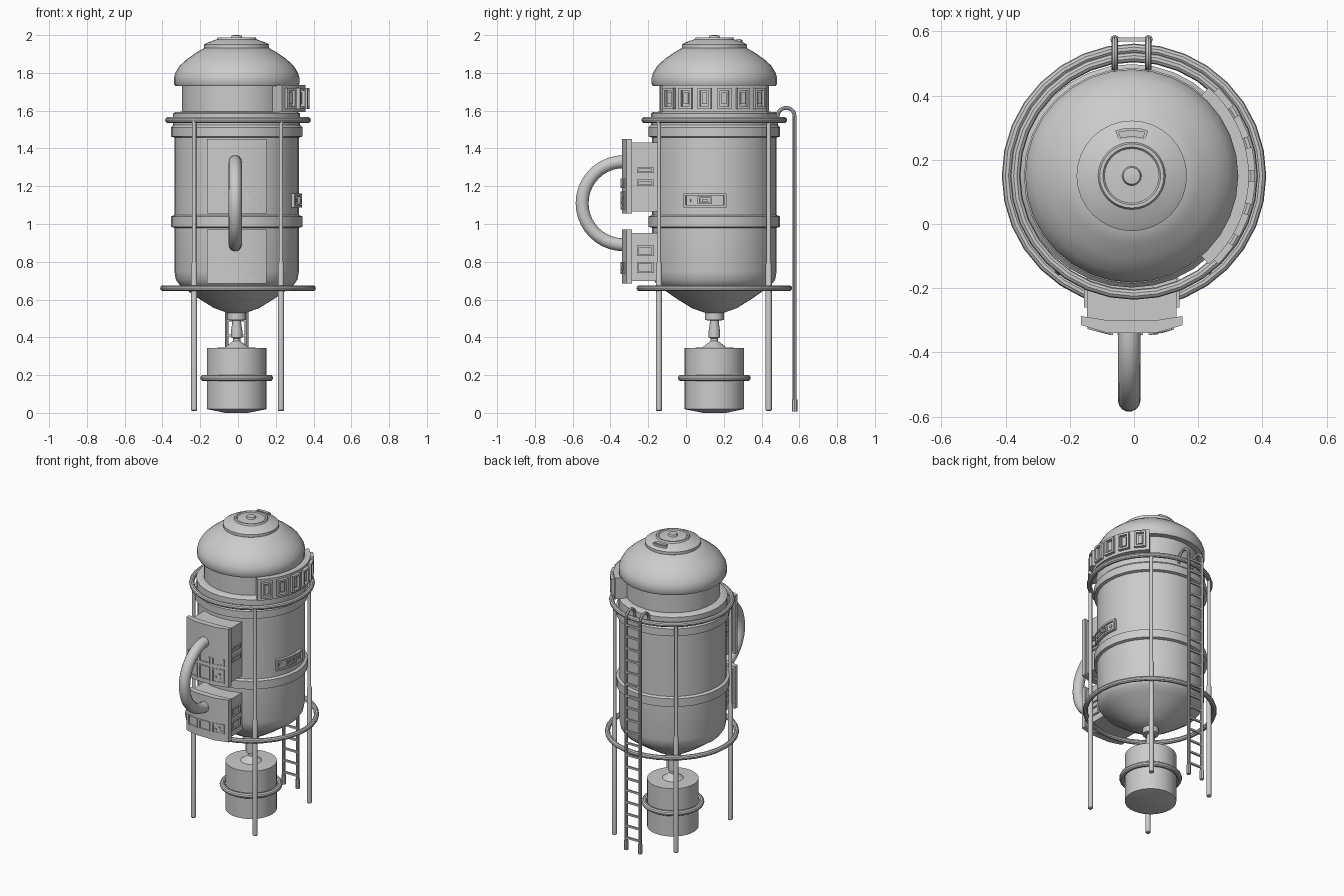
import bpy, bmesh
from math import sin, cos, pi, radians

if "Cube" in bpy.data.objects:
    bpy.data.objects.remove(bpy.data.objects["Cube"])

CX, CY = -0.007, 0.15   # vessel axis
SEG = 32


def finish(bm, name, angle=35):
    bmesh.ops.recalc_face_normals(bm, faces=bm.faces)
    me = bpy.data.meshes.new(name)
    bm.to_mesh(me)
    bm.free()
    ob = bpy.data.objects.new(name, me)
    bpy.context.collection.objects.link(ob)
    bpy.ops.object.select_all(action='DESELECT')
    ob.select_set(True)
    bpy.context.view_layer.objects.active = ob
    bpy.ops.object.shade_smooth_by_angle(angle=radians(angle))
    return ob


def lathe(name, profile, cx=CX, cy=CY, seg=SEG, closed=False):
    """Revolve (radius, z) points; open ends are capped."""
    bm = bmesh.new()
    rings = [[bm.verts.new((cx + r * cos(2 * pi * i / seg), cy + r * sin(2 * pi * i / seg), z))
              for i in range(seg)] for r, z in profile]
    pairs = list(zip(rings, rings[1:]))
    if closed:
        pairs.append((rings[-1], rings[0]))
    for a, b in pairs:
        for i in range(seg):
            j = (i + 1) % seg
            bm.faces.new((a[i], a[j], b[j], b[i]))
    if not closed:
        bm.faces.new(rings[0])
        bm.faces.new(rings[-1])
    return finish(bm, name)


def torus(name, R, r, z, cx=0.0):
    circle = [(R + r * cos(k * pi / 5), z + r * sin(k * pi / 5)) for k in range(10)]
    lathe(name, circle, cx=cx, closed=True)


def tube(bm, path, r, n=10):
    """Round tube along a path lying in a plane x = const."""
    rings = []
    for i, (x, y, z) in enumerate(path):
        p, q = path[max(i - 1, 0)], path[min(i + 1, len(path) - 1)]
        dy, dz = q[1] - p[1], q[2] - p[2]
        d = (dy * dy + dz * dz) ** 0.5
        ny, nz = dz / d, -dy / d
        rings.append([bm.verts.new((x + r * cos(2 * pi * k / n), y + ny * r * sin(2 * pi * k / n),
                                    z + nz * r * sin(2 * pi * k / n))) for k in range(n)])
    for a, b in zip(rings, rings[1:]):
        for k in range(n):
            bm.faces.new((a[k], a[(k + 1) % n], b[(k + 1) % n], b[k]))
    bm.faces.new(rings[0])
    bm.faces.new(rings[-1])


def prism(bm, pts, z0, z1):
    lo = [bm.verts.new((x, y, z0)) for x, y in pts]
    hi = [bm.verts.new((x, y, z1)) for x, y in pts]
    for i in range(len(pts)):
        j = (i + 1) % len(pts)
        bm.faces.new((lo[i], lo[j], hi[j], hi[i]))
    bm.faces.new(lo)
    bm.faces.new(hi)


def arc(r0, r1, a0, a1, n=3):
    """Footprint of a curved slab, angles in degrees."""
    at = [radians(a0 + (a1 - a0) * i / n) for i in range(n + 1)]
    return ([(CX + r1 * cos(a), CY + r1 * sin(a)) for a in at] +
            [(CX + r0 * cos(a), CY + r0 * sin(a)) for a in reversed(at)])


def frame(bm, foot, u0, u1, z0, z1, tu, tz):
    """Rectangular rim made of four bars; foot(u0, u1) gives a footprint."""
    prism(bm, foot(u0, u0 + tu), z0, z1)
    prism(bm, foot(u1 - tu, u1), z0, z1)
    prism(bm, foot(u0 + tu, u1 - tu), z0, z0 + tz)
    prism(bm, foot(u0 + tu, u1 - tu), z1 - tz, z1)


# main vessel: rounded bottom, two bands, neck
lathe("main_vessel", [(0.05, 0.53), (0.12, 0.555), (0.20, 0.605), (0.265, 0.65), (0.30, 0.675),
                      (0.322, 0.705), (0.33, 0.75), (0.33, 0.98), (0.348, 0.985), (0.348, 1.04),
                      (0.33, 1.047), (0.33, 1.458), (0.348, 1.463), (0.348, 1.512), (0.336, 1.525),
                      (0.336, 1.585), (0.325, 1.592), (0.29, 1.595), (0.29, 1.74)])
# dome roof and cap
lathe("dome", [(0.28, 1.73), (0.325, 1.73), (0.332, 1.742), (0.332, 1.775), (0.325, 1.80),
               (0.302, 1.838), (0.262, 1.874), (0.21, 1.91), (0.165, 1.935)])
lathe("dome_cap", [(0.165, 1.925), (0.172, 1.932), (0.172, 1.95), (0.155, 1.96), (0.105, 1.978),
                   (0.10, 1.988), (0.09, 1.988), (0.085, 1.982), (0.03, 1.986), (0.026, 1.998), (0.01, 2.0)])
bm = bmesh.new()
prism(bm, arc(0.115, 0.15, 70, 110, 4), 1.95, 1.975)
frame(bm, lambda a, b: arc(0.122, 0.143, a, b, 2), 73, 107, 1.97, 1.98, 4, 0.004)
finish(bm, "cap_vent")

# support rings and legs
torus("upper_ring", 0.37, 0.016, 1.55)
torus("lower_ring", 0.396, 0.016, 0.66)
for sx, lx in (("left", -0.232), ("right", 0.228)):
    for sy, ly in (("front", -0.143), ("back", 0.438)):
        lathe(f"{sy}_{sx}_leg", [(0.012, 0.01), (0.016, 0.015), (0.016, 0.785), (0.011, 0.80), (0.011, 1.55)],
              cx=lx, cy=ly, seg=12)

# nozzle and lower tank
lathe("nozzle", [(0.02, 0.345), (0.02, 0.395), (0.03, 0.40), (0.03, 0.435), (0.024, 0.475),
                 (0.024, 0.488), (0.05, 0.492), (0.05, 0.54)], seg=16)
lathe("lower_tank", [(0.06, 0.0), (0.158, 0.02), (0.158, 0.343), (0.065, 0.346), (0.02, 0.38)])
torus("lower_tank_ring", 0.176, 0.017, 0.185, cx=CX)

# curved window bank on the right side
bm = bmesh.new()
prism(bm, arc(0.28, 0.365, -49, 49, 18), 1.592, 1.735)
for c in range(-40, 41, 16):
    frame(bm, lambda a, b: arc(0.355, 0.385, a, b, 1), c - 5.5, c + 5.5, 1.61, 1.72, 2, 0.013)
    prism(bm, arc(0.355, 0.374, c - 2, c + 2, 1), 1.635, 1.695)
finish(bm, "window_bank")

# control strip on the right side
bm = bmesh.new()
strip = lambda a, b: arc(0.32, 0.347, a, b, 4)
prism(bm, arc(0.32, 0.337, -27, 10, 8), 1.092, 1.158)
frame(bm, strip, -28, 10.5, 1.088, 1.162, 2, 0.012)
frame(bm, strip, -15, -2, 1.105, 1.145, 2, 0.008)
prism(bm, strip(-11, -6), 1.117, 1.133)
for a in (-23, 4):
    prism(bm, arc(0.32, 0.343, a - 1.5, a + 1.5, 1), 1.117, 1.133)
finish(bm, "control_strip")


# front boxes with facetted cover plates
def face_y(x):
    return -0.34 + 0.3 * max(0.0, abs(x - CX) - 0.075)


def on_face(a, b):
    return [(a, face_y(a) - 0.006), (b, face_y(b) - 0.006), (b, face_y(b) + 0.012), (a, face_y(a) + 0.012)]


def side_foot(s):
    x0, x1 = CX + s * 0.13, CX + s * 0.149
    return lambda a, b: [(x0, a), (x1, a), (x1, b), (x0, b)]


def plate_foot(x=CX):
    return [(x - 0.158, -0.287), (x - 0.158, face_y(CX - 0.158)), (x - 0.075, -0.34), (x + 0.075, -0.34),
            (x + 0.158, face_y(CX + 0.158)), (x + 0.158, -0.287), (x + 0.075, -0.30), (x - 0.075, -0.30)]


boxes = (("upper", 1.055, 1.45, (1.078, 1.172), ((1.27, 1.30), (1.20, 1.235))),
         ("lower", 0.685, 0.97, (0.735, 0.80), ((0.83, 0.885), (0.74, 0.80))))
for name, z0, z1, (f0, f1), slots in boxes:
    bm = bmesh.new()
    prism(bm, [(CX - 0.14, -0.11), (CX - 0.14, -0.30), (CX + 0.14, -0.30), (CX + 0.14, -0.11)],
          z0 + 0.012, z1 - 0.018)
    prism(bm, plate_foot(), z0, z1)
    for s in (-1, 1):
        for a, b in slots:
            frame(bm, side_foot(s), -0.26, -0.17, a, b, 0.012, 0.009)
    finish(bm, f"{name}_front_box")
    bm = bmesh.new()
    for u in (-0.145, -0.052, 0.045):
        frame(bm, on_face, u, u + 0.08, f0, f1, 0.008, 0.008)
    for du, dz in ((0.015, 0.4), (0.04, 0.6), (0.055, 0.25)):
        zc = f0 + dz * (f1 - f0)
        prism(bm, on_face(0.045 + du, 0.06 + du), zc - 0.007, zc + 0.007)
    if name == "upper":
        for u in (-0.145, -0.052, 0.045):
            prism(bm, on_face(u, u + 0.08), 1.19, 1.20)
            prism(bm, on_face(u, u + 0.008), 1.20, 1.24)
            prism(bm, on_face(u + 0.072, u + 0.08), 1.20, 1.24)
    finish(bm, f"{name}_box_details")

# bent pipe joining the two boxes
bm = bmesh.new()
bend = [(-0.015, -0.33 - 0.22 * sin(pi * i / 20), 1.11 + 0.22 * cos(pi * i / 20)) for i in range(21)]
tube(bm, bend, 0.035, 14)
finish(bm, "bent_pipe", 50)

# ladder with hooked rails
bm = bmesh.new()
for x in (-0.06, 0.045):
    hook = [(x, 0.53 + 0.045 * cos(pi * i / 10), 1.57 + 0.045 * sin(pi * i / 10)) for i in range(11)]
    tube(bm, [(x, 0.575, 0.02)] + hook + [(x, 0.482, 1.54)], 0.010, 8)
    tube(bm, [(x, 0.575, 0.008), (x, 0.575, 0.07)], 0.014, 8)
for i in range(19):
    z = 0.09 + i * 0.08
    bmesh.ops.create_cube(bm, size=1)
    new = bm.verts[:][-8:]
    bmesh.ops.scale(bm, vec=(0.105, 0.012, 0.012), verts=new)
    bmesh.ops.translate(bm, vec=(-0.0075, 0.575, z), verts=new)
finish(bm, "ladder")
